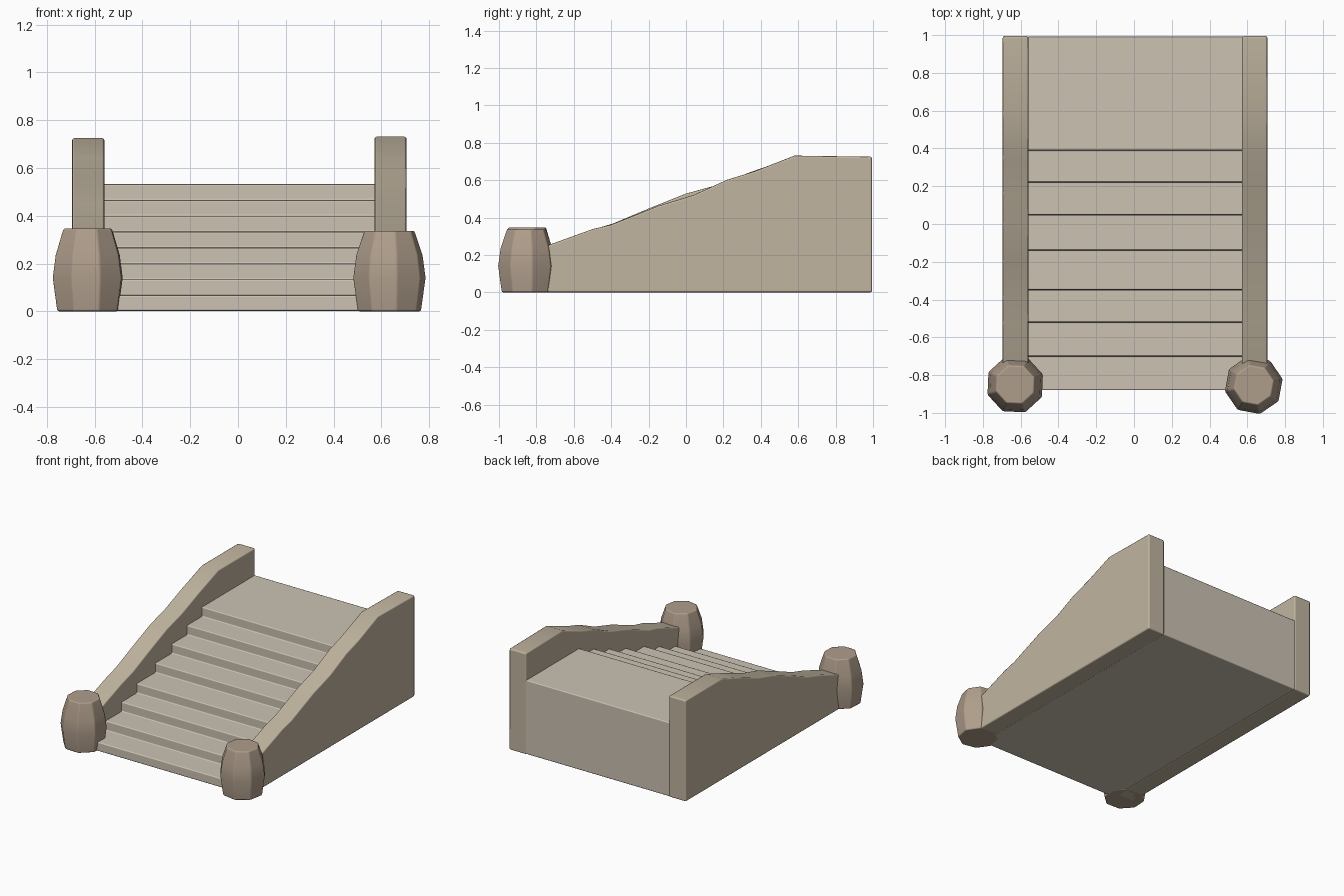
import bpy, bmesh, math

if "Cube" in bpy.data.objects:
    bpy.data.objects.remove(bpy.data.objects["Cube"])


def material(name, rgb):
    m = bpy.data.materials.new(name)
    m.diffuse_color = (*rgb, 1)
    m.use_nodes = True
    m.node_tree.nodes["Principled BSDF"].inputs["Base Color"].default_value = m.diffuse_color
    return m


STEP = material("pale_stone", (0.60, 0.54, 0.45))
WALL = material("warm_stone", (0.53, 0.46, 0.35))
POST = material("brown_stone", (0.43, 0.34, 0.26))


def finish(bm, name, mat, bevel):
    bmesh.ops.recalc_face_normals(bm, faces=bm.faces)
    for f in bm.faces:
        f.smooth = True
    me = bpy.data.meshes.new(name)
    bm.to_mesh(me)
    bm.free()
    ob = bpy.data.objects.new(name, me)
    bpy.context.collection.objects.link(ob)
    me.materials.append(mat)
    b = ob.modifiers.new("soft_edges", 'BEVEL')
    b.width, b.segments, b.limit_method = bevel, 2, 'ANGLE'
    b.angle_limit = math.radians(30)
    b.harden_normals = True
    return ob


def extrude_profile(name, profile, x0, x1, mat, bevel):
    """Extrude a (y, z) outline sideways from x0 to x1."""
    bm = bmesh.new()
    f = bm.faces.new([bm.verts.new((x0, y, z)) for y, z in profile])
    ext = bmesh.ops.extrude_face_region(bm, geom=[f])
    for v in ext["geom"]:
        if isinstance(v, bmesh.types.BMVert):
            v.co.x = x1
    return finish(bm, name, mat, bevel)


# Staircase: eight treads, the last one a deep landing
edges = [-0.88, -0.70, -0.52, -0.348, -0.138, 0.048, 0.222, 0.39, 0.992]
rise = 0.0665
outline = [(edges[0], 0.002)]
for i in range(8):
    outline += [(edges[i], rise * (i + 1)), (edges[i + 1], rise * (i + 1))]
outline.append((edges[-1], 0.002))
extrude_profile("steps", outline, -0.565, 0.58, STEP, 0.007)

# Sloping side walls with slightly worn, uneven tops
left_top = [(-0.84, 0.215), (-0.52, 0.33), (-0.39, 0.368), (-0.2, 0.448),
            (0.0, 0.528), (0.16, 0.572), (0.35, 0.645), (0.58, 0.725)]
right_top = [(-0.84, 0.215), (-0.5, 0.338), (-0.4, 0.362), (-0.15, 0.462),
             (0.04, 0.52), (0.22, 0.602), (0.36, 0.645), (0.58, 0.731)]
for name, x0, x1, top in (("left_wall", -0.695, -0.559, left_top),
                          ("right_wall", 0.571, 0.706, right_top)):
    extrude_profile(name, [(-0.84, 0)] + top + [(0.995, 0.725), (0.995, 0)],
                    x0, x1, WALL, 0.01)


# Faceted stone posts at the foot of the stairs
def post(name, x, y, height, turn):
    rings = [(0, 0.136), (0.14, 0.156), (0.235, 0.143), (height, 0.108)]
    bm = bmesh.new()
    loops = []
    for z, r in rings:
        loops.append([bm.verts.new((x + r * math.cos(turn + k * math.pi / 4),
                                    y + r * math.sin(turn + k * math.pi / 4), z))
                      for k in range(8)])
    for a, b in zip(loops, loops[1:]):
        for k in range(8):
            j = (k + 1) % 8
            bm.faces.new((a[k], a[j], b[j], b[k]))
    bm.faces.new(loops[0][::-1])
    bm.faces.new(loops[-1])
    finish(bm, name, POST, 0.008)


post("left_post", -0.629, -0.85, 0.347, math.radians(20))
post("right_post", 0.634, -0.853, 0.337, math.radians(12))
